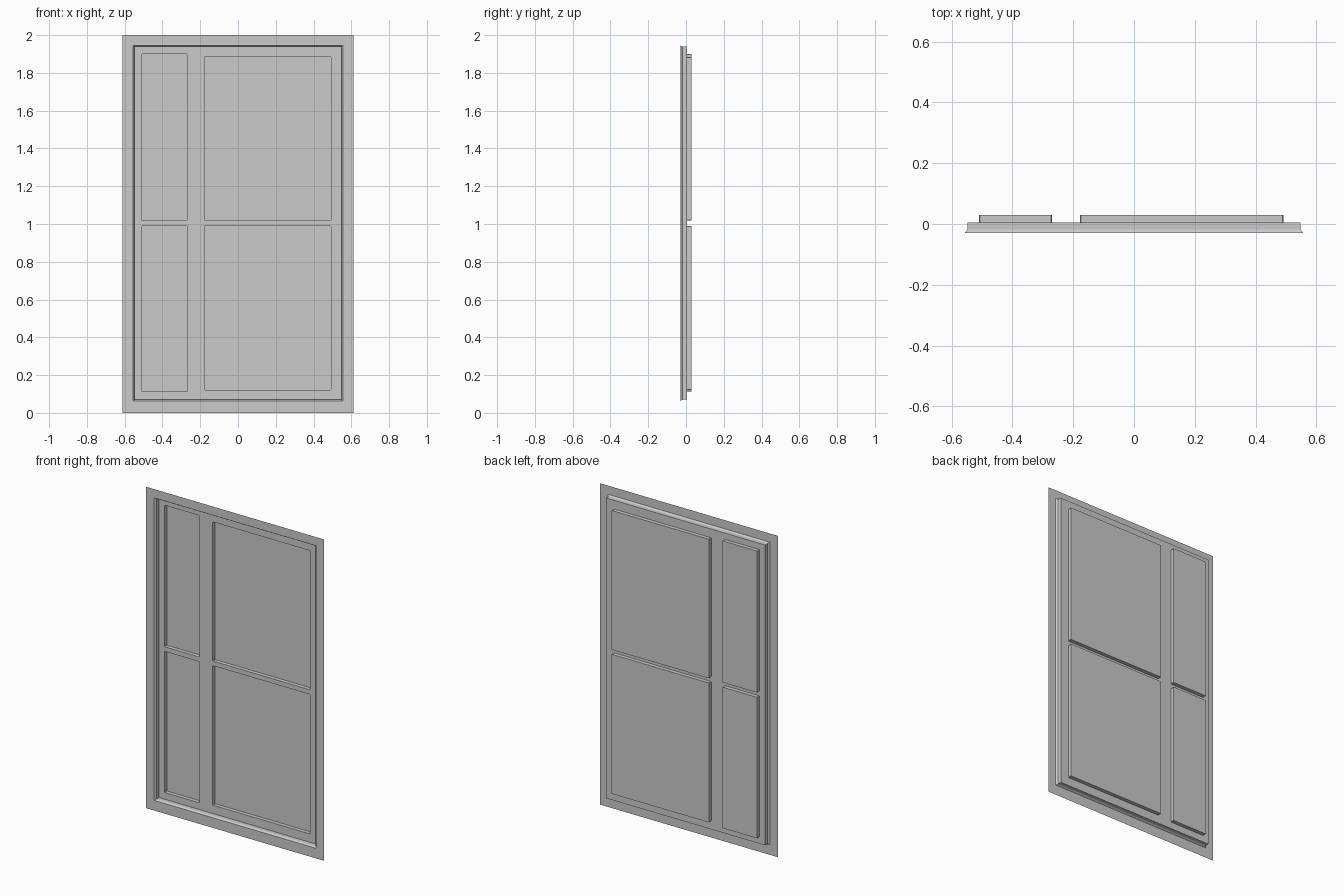
import bpy, bmesh

if "Cube" in bpy.data.objects:
    bpy.data.objects.remove(bpy.data.objects["Cube"])

# Depth levels, front (-y) to back (+y)
RIM, BEVEL, SASH, PANE = -0.029, -0.018, 0.005, 0.029


def loop(x0, x1, z0, z1, y, c=0.0):
    """Rectangle counter-clockwise from the front, corners cut by c."""
    if c == 0:
        return [(x0, y, z0), (x1, y, z0), (x1, y, z1), (x0, y, z1)]
    return [(x0 + c, y, z0), (x1 - c, y, z0), (x1, y, z0 + c), (x1, y, z1 - c),
            (x1 - c, y, z1), (x0 + c, y, z1), (x0, y, z1 - c), (x0, y, z0 + c)]


def finish(name, bm):
    me = bpy.data.meshes.new(name)
    bm.to_mesh(me)
    bm.free()
    ob = bpy.data.objects.new(name, me)
    bpy.context.collection.objects.link(ob)


def loft(name, loops, cap=False):
    """Skin successive loops, optionally closing the last one."""
    bm = bmesh.new()
    rings = [[bm.verts.new(p) for p in lp] for lp in loops]
    for a, b in zip(rings, rings[1:]):
        n = len(a)
        for i in range(n):
            j = (i + 1) % n
            bm.faces.new((a[i], a[j], b[j], b[i]))
    if cap:
        bm.faces.new(rings[-1])
    finish(name, bm)


# Outer rim, bevelled lip and reveal wall
opening = (-0.548, 0.548, 0.070, 1.939)
lip = (-0.557, 0.557, 0.063, 1.946)
loft("outer_frame", [loop(-0.612, 0.612, 0, 2, RIM), loop(*lip, RIM),
                     loop(*opening, BEVEL), loop(*opening, SASH)])

# Four recessed panes
panes = {
    "pane_lower_left": (-0.51, -0.27, 0.112, 0.990),
    "pane_upper_left": (-0.51, -0.27, 1.019, 1.900),
    "pane_lower_right": (-0.178, 0.492, 0.122, 0.990),
    "pane_upper_right": (-0.178, 0.492, 1.019, 1.885),
}
CUT = 0.003
for name, r in panes.items():
    loft(name, [loop(*r, SASH, CUT), loop(*r, PANE, CUT)], cap=True)

# Flat sash plate with the four openings
bm = bmesh.new()
for lp in [loop(*opening, SASH)] + [loop(*r, SASH, CUT) for r in panes.values()]:
    vs = [bm.verts.new(p) for p in lp]
    for i, v in enumerate(vs):
        bm.edges.new((v, vs[(i + 1) % len(vs)]))
bmesh.ops.triangle_fill(bm, use_beauty=True, use_dissolve=False,
                        edges=bm.edges[:], normal=(0, -1, 0))
bm.normal_update()
for f in bm.faces:
    if f.normal.y > 0:
        f.normal_flip()
finish("sash_plate", bm)
